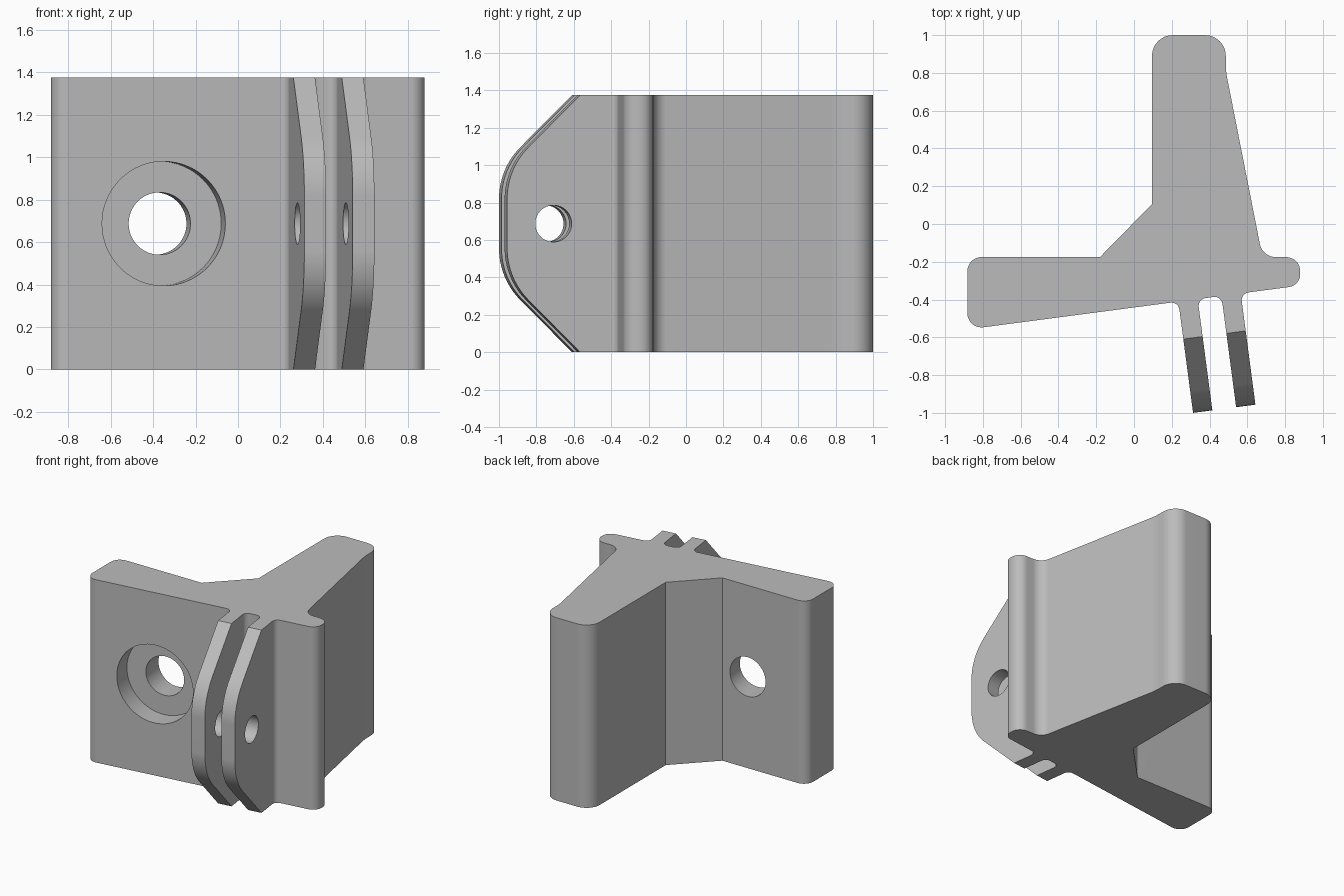
import bpy, bmesh, math
from mathutils import Vector, Matrix

cube = bpy.data.objects.get("Cube")
if cube:
    bpy.data.objects.remove(cube, do_unlink=True)

HEIGHT = 1.375
MID = HEIGHT / 2
TIP = 0.594          # reach of the lugs from the sloped front face
TILT = math.atan(0.132)

# Frame on the sloped front face: s runs along it, d points outward
ORIGIN = Vector((0, -0.442, 0))
ALONG = Vector((math.cos(TILT), math.sin(TILT), 0))
OUT = Vector((math.sin(TILT), -math.cos(TILT), 0))


def on_face(s, d, z=0):
    return ORIGIN + ALONG * s + OUT * d + Vector((0, 0, z))


def rounded(corners, steps=8):
    """Replace each (x, y, radius) corner with a tangent arc."""
    pts = []
    for i, (x, y, r) in enumerate(corners):
        p = Vector((x, y))
        if r == 0:
            pts.append(p)
            continue
        a = (Vector(corners[i - 1][:2]) - p).normalized()
        b = (Vector(corners[(i + 1) % len(corners)][:2]) - p).normalized()
        half = a.angle(b) / 2
        centre = p + (a + b).normalized() * (r / math.sin(half))
        start = p + a * (r / math.tan(half)) - centre
        end = p + b * (r / math.tan(half)) - centre
        sweep = start.angle_signed(end)
        for k in range(steps + 1):
            pts.append(centre + Matrix.Rotation(-sweep * k / steps, 2) @ start)
    return pts


def prism(name, points, offset):
    """Extrude a closed outline of 3D points by an offset."""
    bm = bmesh.new()
    face = bm.faces.new([bm.verts.new(p) for p in points])
    moved = bmesh.ops.extrude_face_region(bm, geom=[face])["geom"]
    bmesh.ops.translate(bm, vec=offset,
                        verts=[v for v in moved if isinstance(v, bmesh.types.BMVert)])
    bmesh.ops.recalc_face_normals(bm, faces=bm.faces)
    mesh = bpy.data.meshes.new(name)
    bm.to_mesh(mesh)
    bm.free()
    obj = bpy.data.objects.new(name, mesh)
    bpy.context.collection.objects.link(obj)
    return obj


def rod(name, start, side, radius, offset, sides=64):
    """Cylinder whose base circle spans the side direction and z."""
    ring = [start + side * (radius * math.cos(math.tau * k / sides))
            + Vector((0, 0, radius * math.sin(math.tau * k / sides)))
            for k in range(sides)]
    return prism(name, ring, offset)


# Body outline, with the two lugs drawn over-long on the sloped face
outline = [(-0.882, -0.558, 0.075)]
for left in (0.237, 0.467):
    for s, d, r in ((left, 0, 0.042), (left, TIP + 0.1, 0),
                    (left + 0.103, TIP + 0.1, 0), (left + 0.103, 0, 0.042)):
        outline.append((*on_face(s, d).xy, r))
outline += [(0.88, -0.326, 0.07), (0.88, -0.175, 0.075), (0.68, -0.175, 0.085),
            (0.486, 0.81, 0.4), (0.486, 1, 0.11), (0.095, 1, 0.11),
            (0.095, 0.105, 0), (-0.18, -0.175, 0), (-0.882, -0.175, 0.075)]
body = prism("hinge_bracket", [p.to_3d() for p in rounded(outline)],
             Vector((0, 0, HEIGHT)))

# Cutter leaving the lugs with sloped ends and a rounded nose
START, SLOPE_Z, M = 0.2, HEIGHT - (TIP - 0.2), 0.1
side = rounded([(START - M, HEIGHT + M, 0), (TIP, SLOPE_Z, 0.39),
                (TIP, HEIGHT - SLOPE_Z, 0.39), (START - M, -M, 0),
                (1, -M, 0), (1, HEIGHT + M, 0)], 12)
cutters = [prism("lug_trim", [on_face(0, p.x, p.y) for p in side], ALONG)]

# Counterbore, through hole and pin hole
cutters.append(rod("counterbore", on_face(-0.353, 0.1, MID), ALONG, 0.293, OUT * -0.25))
cutters.append(rod("bolt_hole", on_face(-0.353, 0.1, MID), ALONG, 0.147, OUT * -0.7))
cutters.append(rod("pin_hole", on_face(0.1, 0.344, MID), OUT, 0.098, ALONG * 0.6))

bpy.context.view_layer.objects.active = body
for cutter in cutters:
    cutter.hide_render = True
    mod = body.modifiers.new(cutter.name, "BOOLEAN")
    mod.operation, mod.solver, mod.object = "DIFFERENCE", "EXACT", cutter
    bpy.ops.object.modifier_apply(modifier=mod.name)
    bpy.data.objects.remove(cutter, do_unlink=True)

# Plain grey finish
grey = bpy.data.materials.new("plain_grey")
grey.use_nodes = True
grey.diffuse_color = (0.5, 0.5, 0.5, 1)
grey.node_tree.nodes["Principled BSDF"].inputs["Base Color"].default_value = (0.5, 0.5, 0.5, 1)
body.data.materials.clear()
body.data.materials.append(grey)

# Smooth fillets, crisp edges
for obj in bpy.context.selected_objects:
    obj.select_set(False)
body.select_set(True)
bpy.ops.object.shade_smooth_by_angle(angle=math.radians(30))
weighted = body.modifiers.new("flat_faces", "WEIGHTED_NORMAL")
weighted.keep_sharp = True
